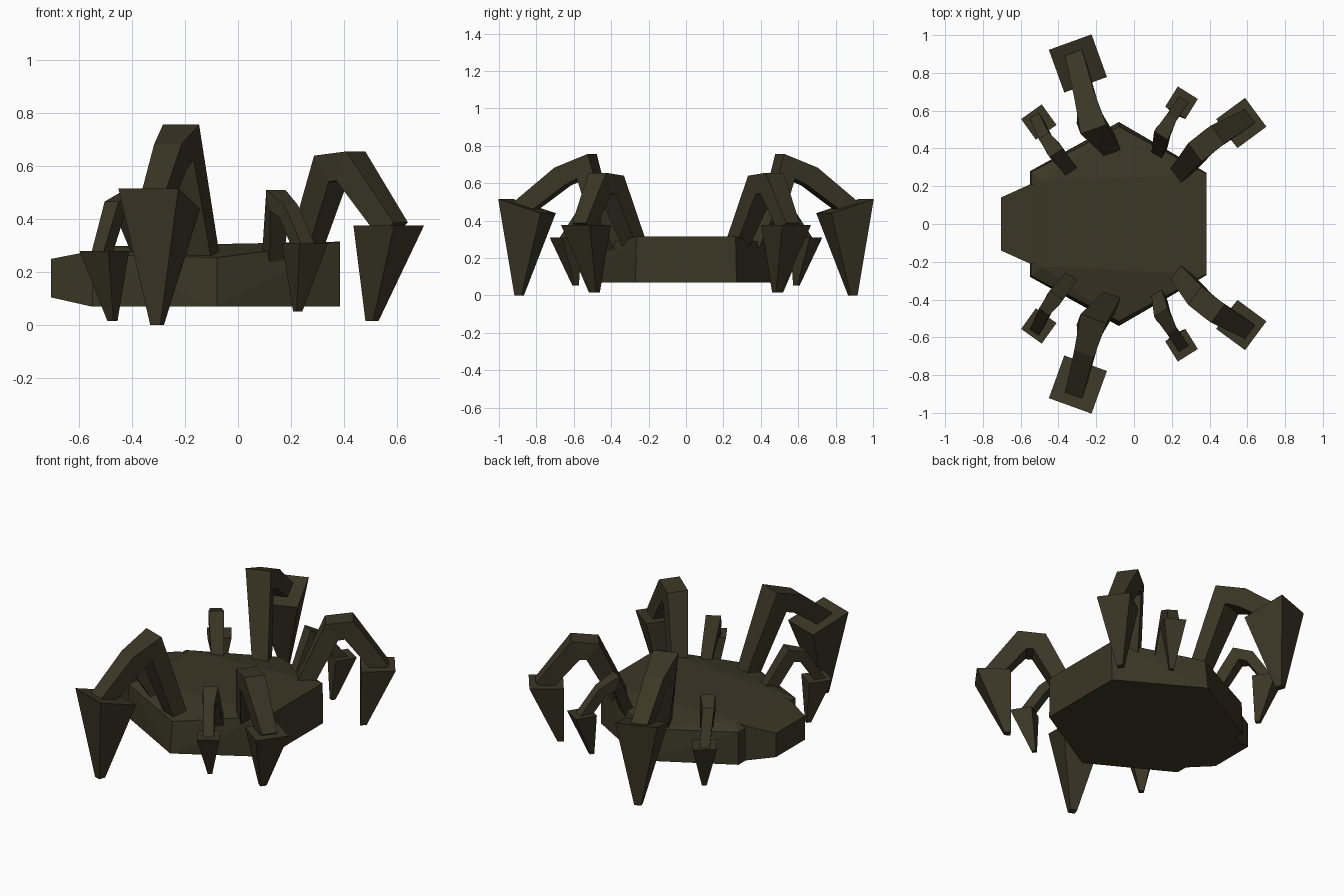
import bpy, bmesh
from mathutils import Vector

if "Cube" in bpy.data.objects:
    bpy.data.objects.remove(bpy.data.objects["Cube"])

olive = bpy.data.materials.new("dark_olive_metal")
olive.diffuse_color = (0.043, 0.038, 0.019, 1)
olive.use_nodes = True
olive.node_tree.nodes["Principled BSDF"].inputs["Base Color"].default_value = olive.diffuse_color


def finish(name, bm, mirror=False):
    bmesh.ops.recalc_face_normals(bm, faces=bm.faces)
    mesh = bpy.data.meshes.new(name)
    bm.to_mesh(mesh)
    bm.free()
    mesh.materials.append(olive)
    obj = bpy.data.objects.new(name, mesh)
    bpy.context.collection.objects.link(obj)
    if mirror:
        mod = obj.modifiers.new("mirror", 'MIRROR')
        mod.use_axis = (False, True, False)
    return obj


def hull(name, points, mirror=False, both_sides=False):
    bm = bmesh.new()
    for x, y, z in points:
        bm.verts.new((x, y, z))
        if both_sides:
            bm.verts.new((x, -y, z))
    res = bmesh.ops.convex_hull(bm, input=bm.verts)
    junk = [v for v in set(res["geom_interior"] + res["geom_unused"])
            if isinstance(v, bmesh.types.BMVert)]
    bmesh.ops.delete(bm, geom=junk, context='VERTS')
    return finish(name, bm, mirror)


def leg(name, path, out):
    """Square-section limb swept along (x, y, z, width) stations."""
    bm = bmesh.new()
    side = Vector((-out[1], out[0], 0)).normalized()
    pts = [Vector(p[:3]) for p in path]
    rings = []
    for i, p in enumerate(pts):
        d_in = (p - pts[i - 1]).normalized() if i else (pts[1] - p).normalized()
        d_out = (pts[i + 1] - p).normalized() if i < len(pts) - 1 else d_in
        up = (d_in + d_out).normalized().cross(side).normalized()
        h = path[i][3] / 2
        rings.append([bm.verts.new(p + side * a * h + up * b * h)
                      for a, b in ((-1, -1), (1, -1), (1, 1), (-1, 1))])
    for r, s in zip(rings, rings[1:]):
        for k in range(4):
            bm.faces.new((r[k], r[(k + 1) % 4], s[(k + 1) % 4], s[k]))
    bm.faces.new(rings[0])
    bm.faces.new(rings[-1])
    finish(name, bm, True)


def foot(name, centre, size, out, tilt, tip, tip_size):
    """Inverted pyramid spike with a flat square top."""
    o = Vector((out[0], out[1], 0)).normalized()
    s = Vector((-o.y, o.x, 0))
    pts = []
    for a, b in ((-1, -1), (1, -1), (1, 1), (-1, 1)):
        pts.append(Vector(centre) + (o * a + s * b) * size / 2 + Vector((0, 0, tilt * a)))
        pts.append(Vector(tip) + (o * a + s * b) * tip_size / 2)
    hull(name, pts, mirror=True)


# Body shell: six-sided slab with a raised central deck
hull("body", [
    (0.385, 0.27, 0.07), (-0.08, 0.54, 0.07), (-0.55, 0.28, 0.07),
    (0.385, 0.265, 0.315), (-0.08, 0.515, 0.255), (-0.545, 0.275, 0.265),
    (-0.485, 0.225, 0.298)], both_sides=True)

# Tapered head
hull("head", [
    (-0.705, 0.14, 0.105), (-0.705, 0.14, 0.25),
    (-0.55, 0.21, 0.07), (-0.55, 0.21, 0.28),
    (-0.44, 0.21, 0.07), (-0.44, 0.21, 0.295)], both_sides=True)

# Legs: limb stations, outward direction, then foot data
legs = {
    "large_leg": ([(-0.125, -0.41, 0.24, 0.09), (-0.225, -0.53, 0.69, 0.145),
                   (-0.255, -0.66, 0.635, 0.11), (-0.31, -0.88, 0.46, 0.095)], (-0.34, -0.94),
                  ((-0.297, -0.85, 0.477), 0.24, 0.038, (-0.305, -0.892, 0.0), 0.04)),
    "rear_leg": ([(0.245, -0.27, 0.26, 0.09), (0.35, -0.40, 0.59, 0.12),
                  (0.425, -0.46, 0.60, 0.12), (0.585, -0.55, 0.36, 0.09)], (0.8, -0.59),
                 ((0.568, -0.535, 0.375), 0.19, 0.0, (0.505, -0.485, 0.015), 0.035)),
    "small_leg": ([(0.13, -0.37, 0.24, 0.06), (0.15, -0.48, 0.47, 0.085),
                   (0.19, -0.55, 0.43, 0.06), (0.25, -0.64, 0.29, 0.06)], (0.53, -0.85),
                  ((0.252, -0.642, 0.308), 0.125, 0.0, (0.225, -0.59, 0.052), 0.025)),
    "head_side_leg": ([(-0.34, -0.29, 0.25, 0.07), (-0.42, -0.39, 0.46, 0.085),
                       (-0.465, -0.45, 0.44, 0.065), (-0.515, -0.555, 0.265, 0.055)], (-0.58, -0.81),
                      ((-0.504, -0.54, 0.28), 0.134, 0.0, (-0.473, -0.5, 0.015), 0.027)),
}
for name, (path, out, foot_data) in legs.items():
    leg(name, path, out)
    c, size, tilt, tip, tip_size = foot_data
    foot(name + "_foot", c, size, out, tilt, tip, tip_size)
